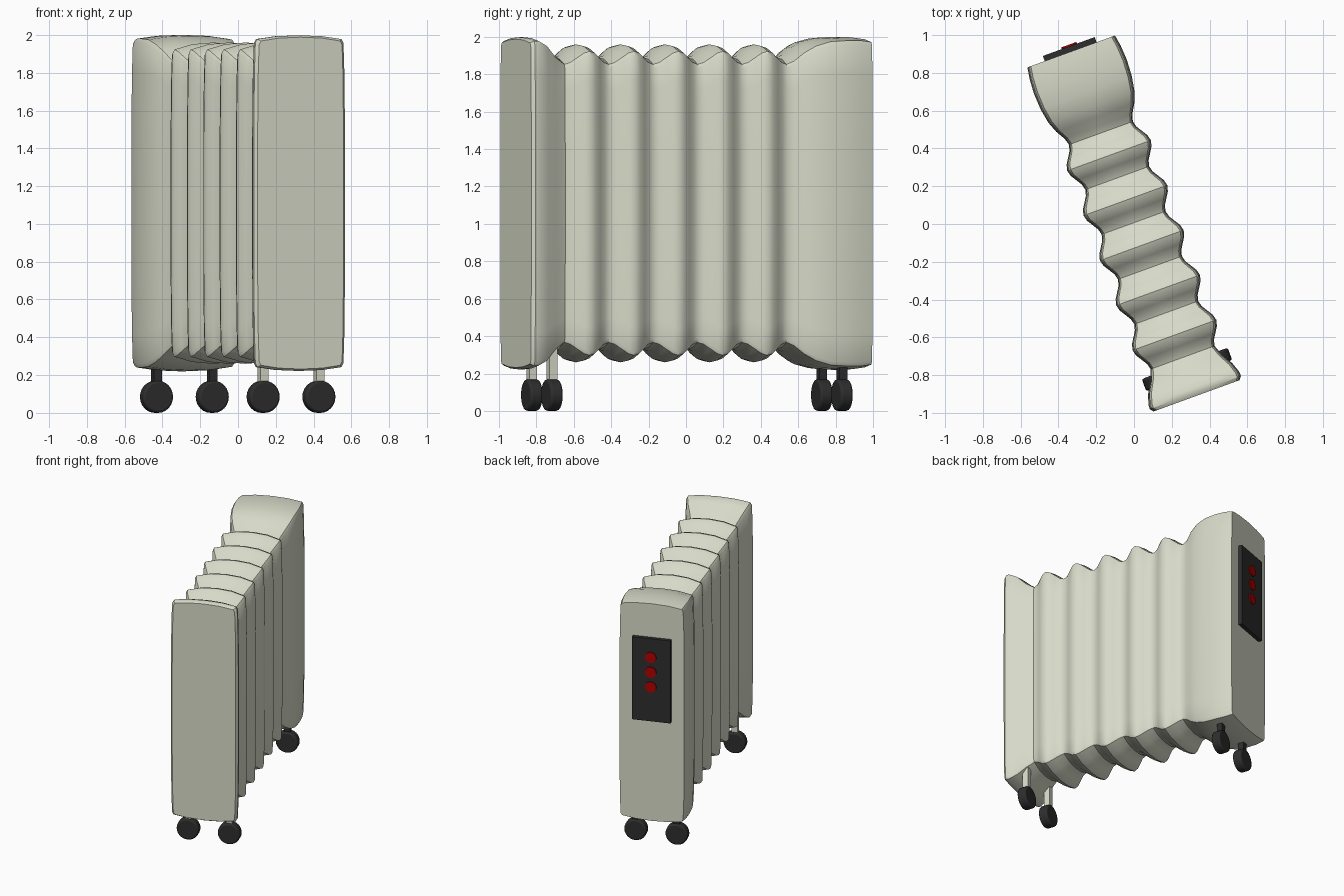
import bpy, bmesh, math
from mathutils import Matrix

cube = bpy.data.objects.get("Cube")
if cube:
    bpy.data.objects.remove(cube, do_unlink=True)

TURN = math.radians(20)   # the whole heater stands turned about z
MID = 1.11                # height of the body's centre


def material(name, color):
    m = bpy.data.materials.new(name)
    m.use_nodes = True
    m.diffuse_color = color
    m.node_tree.nodes["Principled BSDF"].inputs["Base Color"].default_value = color
    return m


CREAM = material("cream enamel", (0.68, 0.70, 0.58, 1))
BLACK = material("black plastic", (0.027, 0.027, 0.027, 1))
RED = material("red switch", (0.42, 0.0, 0.0, 1))


def finish(bm, name, mat, bevel=0, angle=30):
    bmesh.ops.recalc_face_normals(bm, faces=bm.faces[:])
    mesh = bpy.data.meshes.new(name)
    bm.to_mesh(mesh)
    bm.free()
    mesh.materials.append(mat)
    ob = bpy.data.objects.new(name, mesh)
    ob.rotation_euler.z = TURN
    bpy.context.collection.objects.link(ob)
    if bevel:
        mod = ob.modifiers.new("Bevel", "BEVEL")
        mod.width = bevel
        mod.segments = 2
    bpy.ops.object.select_all(action="DESELECT")
    ob.select_set(True)
    bpy.context.view_layer.objects.active = ob
    bpy.ops.object.shade_smooth_by_angle(angle=math.radians(angle))
    return ob


def box(name, mat, center, size, bevel=0):
    bm = bmesh.new()
    bmesh.ops.create_cube(bm, size=1, matrix=Matrix.Translation(center) @ Matrix.Diagonal((*size, 1)))
    return finish(bm, name, mat, bevel)


def disc(name, mat, center, radius, depth, sides, bevel=0):
    bm = bmesh.new()
    bmesh.ops.create_cone(bm, cap_ends=True, segments=sides, radius1=radius, radius2=radius, depth=depth,
                          matrix=Matrix.Translation(center) @ Matrix.Rotation(math.pi / 2, 4, "X"))
    return finish(bm, name, mat, bevel)


def section(hw, hh, drop):
    """Crowned, barrel-sided cross-section as (x, z) points."""
    quarter = [(0, hh), (0.5 * hw, hh - 0.25 * drop), (0.92 * hw, hh - drop),
               (0.965 * hw, hh - drop - 0.02), (0.985 * hw, 0.78 * hh),
               (hw, 0.4 * hh)]
    right = quarter + [(x, -z) for x, z in reversed(quarter)]
    return right + [(-x, z) for x, z in reversed(right[1:-1])]


# Stations along the body: front lip, five wavy fins, thick back housing
stations = [(-0.968, 0.242, 0.878, 0.02), (-0.95, 0.257, 0.888, 0.02),
            (-0.925, 0.256, 0.888, 0.02), (-0.87, 0.237, 0.866, 0.025),
            (-0.81, 0.202, 0.813, 0.032)]
PITCH, START, FINS, STEPS = 0.253, -0.7525, 5, 8
for i in range(FINS * STEPS + 1):
    wave = -math.cos(2 * math.pi * i / STEPS)
    stations.append((START + PITCH * i / STEPS, 0.208 + 0.028 * wave, 0.815 + 0.035 * wave, 0.037))
stations += [(0.55, 0.191, 0.795, 0.035), (0.60, 0.220, 0.835, 0.03),
             (0.66, 0.243, 0.866, 0.025), (0.74, 0.257, 0.885, 0.02),
             (0.83, 0.262, 0.890, 0.02), (0.91, 0.257, 0.890, 0.02),
             (0.972, 0.247, 0.882, 0.02)]

bm = bmesh.new()
rings = [[bm.verts.new((x, y, MID + z)) for x, z in section(hw, hh, d)]
         for y, hw, hh, d in stations]
for a, b in zip(rings, rings[1:]):
    n = len(a)
    for k in range(n):
        bm.faces.new((a[k], a[(k + 1) % n], b[(k + 1) % n], b[k]))
bm.faces.new(rings[0])
bm.faces.new(rings[-1])
finish(bm, "radiator_body", CREAM, angle=32)

# Control panel with three round switches on the back end
box("control_panel", BLACK, (-0.003, 0.984, 1.385), (0.292, 0.034, 0.67))
for i in range(3):
    disc(f"switch_{i + 1}", RED, (0, 1.003, 1.57 - 0.12 * i), 0.043, 0.014, 16)

# Castors: a stem and a wheel at each corner
for end, y, mat in (("front", -0.82, CREAM), ("back", 0.83, BLACK)):
    for side, x in (("left", 0.157), ("right", -0.157)):
        box(f"{end}_{side}_stem", mat, (x, y, 0.26), (0.045, 0.045, 0.30))
        disc(f"{end}_{side}_wheel", BLACK, (x, y, 0.085), 0.085, 0.07, 24, 0.012)
